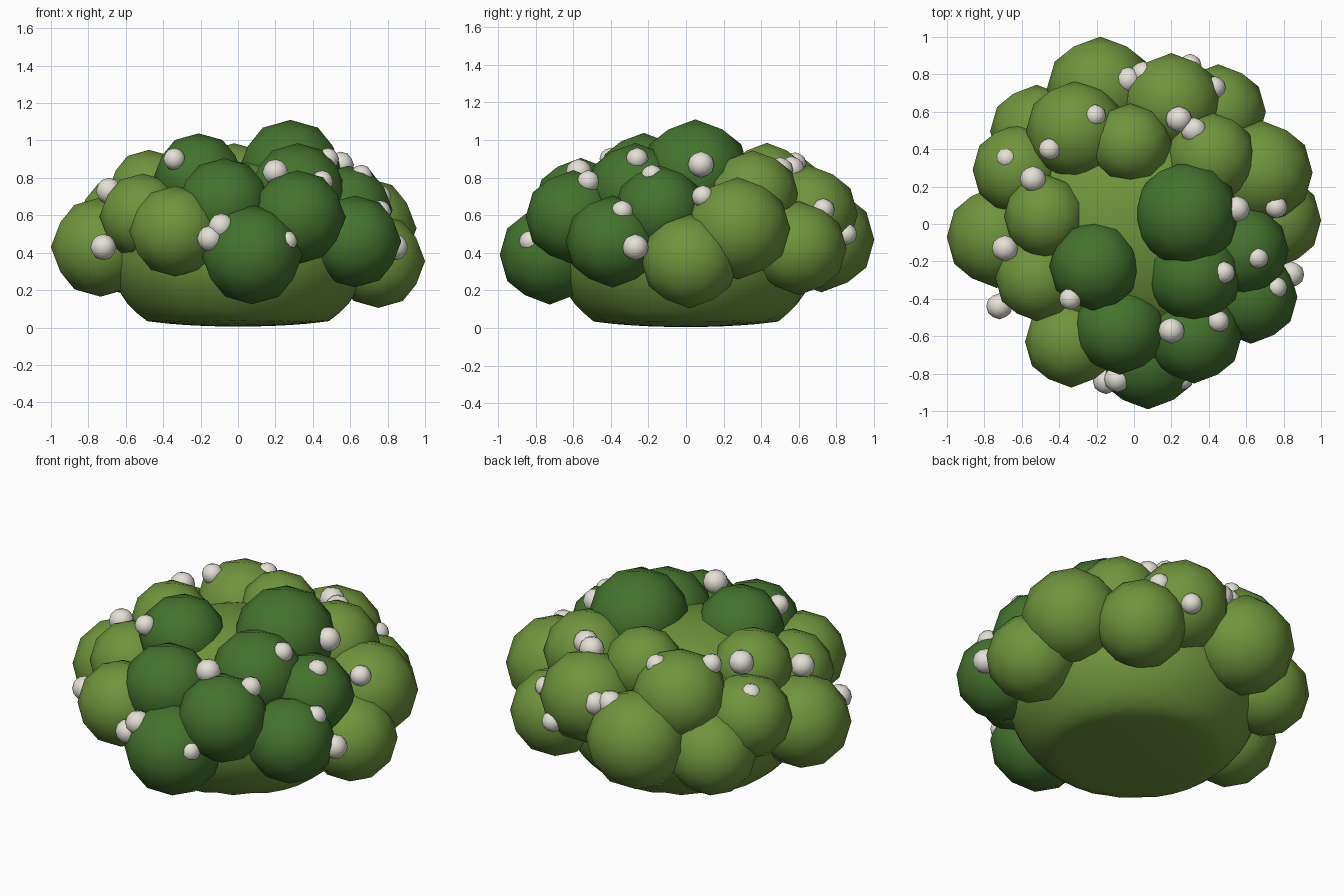
import bpy, bmesh
from mathutils import Vector


def material(name, rgb):
    m = bpy.data.materials.new(name)
    m.diffuse_color = (*rgb, 1)
    return m


LIGHT = material("light_green", (0.162, 0.30, 0.047))
DARK = material("dark_green", (0.058, 0.172, 0.027))
WHITE = material("berry_white", (0.78, 0.75, 0.68))


def ball(name, center, radii, mat, levels=1):
    """Smooth faceted ball: an icosahedron with vertices on the axes after subdivision."""
    bm = bmesh.new()
    phi = (1 + 5 ** 0.5) / 2
    for a in (-1, 1):
        for b in (-phi, phi):
            for co in ((a, 0, b), (b, a, 0), (0, b, a)):
                bm.verts.new(co)
    bmesh.ops.convex_hull(bm, input=bm.verts[:])
    for _ in range(levels):
        bmesh.ops.subdivide_edges(bm, edges=bm.edges[:], cuts=1, use_grid_fill=True)
        for v in bm.verts:
            v.co.normalize()
    for v in bm.verts:
        n = v.co.normalized()
        v.co = Vector(n[i] * radii[i] + center[i] for i in range(3))
    bmesh.ops.recalc_face_normals(bm, faces=bm.faces[:])
    for f in bm.faces:
        f.smooth = True
    me = bpy.data.meshes.new(name)
    bm.to_mesh(me)
    bm.free()
    me.materials.append(mat)
    ob = bpy.data.objects.new(name, me)
    bpy.context.collection.objects.link(ob)
    return ob


# Main body of the bush, flattened where it rests on the ground
body = ball("bush_body", (0, 0, 0.385), (0.69, 0.69, 0.50), LIGHT, 3)
for v in body.data.vertices:
    if v.co.z < 0.035:
        v.co.z = 0.035 + (v.co.z - 0.035) * 0.2

# Leaf clumps: x, y, z, radius
dark_clumps = [
    (0.28, 0.05, 0.83, 0.28), (-0.21, -0.225, 0.80, 0.238),
    (0.32, -0.27, 0.73, 0.255), (-0.075, -0.56, 0.66, 0.245),
    (0.32, -0.60, 0.59, 0.25), (0.075, -0.725, 0.39, 0.265),
    (0.625, -0.39, 0.46, 0.245), (0.59, -0.14, 0.63, 0.235),
]
light_clumps = [
    (0.75, 0.02, 0.355, 0.25), (0.68, 0.275, 0.53, 0.272),
    (0.41, 0.355, 0.705, 0.24), (0.45, 0.60, 0.425, 0.25),
    (0.20, 0.65, 0.605, 0.262), (-0.18, 0.72, 0.47, 0.28),
    (-0.31, 0.50, 0.685, 0.262), (-0.02, 0.43, 0.77, 0.215),
    (-0.52, 0.495, 0.40, 0.245), (-0.62, 0.29, 0.565, 0.24),
    (-0.475, 0.04, 0.73, 0.22), (-0.735, -0.07, 0.43, 0.265),
    (-0.51, -0.29, 0.595, 0.228), (-0.335, -0.63, 0.515, 0.242),
]
for label, clumps, mat in (("dark", dark_clumps, DARK), ("light", light_clumps, LIGHT)):
    for i, (x, y, z, r) in enumerate(clumps):
        # Slightly wider around the bush than outward
        out = Vector((x, y)).normalized()
        radii = (r * (1 + 0.025 * abs(out.y)), r * (1 + 0.025 * abs(out.x)), r)
        ball(f"{label}_leaf_clump_{i + 1}", (x, y, z), radii, mat)

# Small berries, larger ones first
large_berries = [
    (-0.72, -0.44, 0.43), (0.20, -0.57, 0.83), (0.84, -0.27, 0.43),
    (0.55, 0.08, 0.87), (-0.69, -0.13, 0.73), (-0.54, 0.24, 0.85),
    (0.24, 0.56, 0.845), (0.32, 0.50, 0.84), (-0.15, -0.84, 0.475),
    (-0.09, -0.83, 0.54), (-0.03, 0.77, 0.67), (0.05, 0.80, 0.66),
]
small_berries = [
    (0.45, -0.52, 0.78), (-0.34, -0.40, 0.90), (0.48, -0.26, 0.90),
    (0.66, -0.18, 0.81), (0.76, -0.34, 0.62), (0.76, 0.09, 0.70),
    (-0.45, 0.40, 0.875), (-0.68, 0.35, 0.735), (-0.21, 0.58, 0.875),
    (0.30, 0.85, 0.50), (0.43, 0.73, 0.63), (0.258, -0.828, 0.46),
]
for label, berries, r in (("large", large_berries, 0.070), ("small", small_berries, 0.060)):
    for i, c in enumerate(berries):
        ball(f"{label}_berry_{i + 1}", c, (r, r, r), WHITE, 1)
